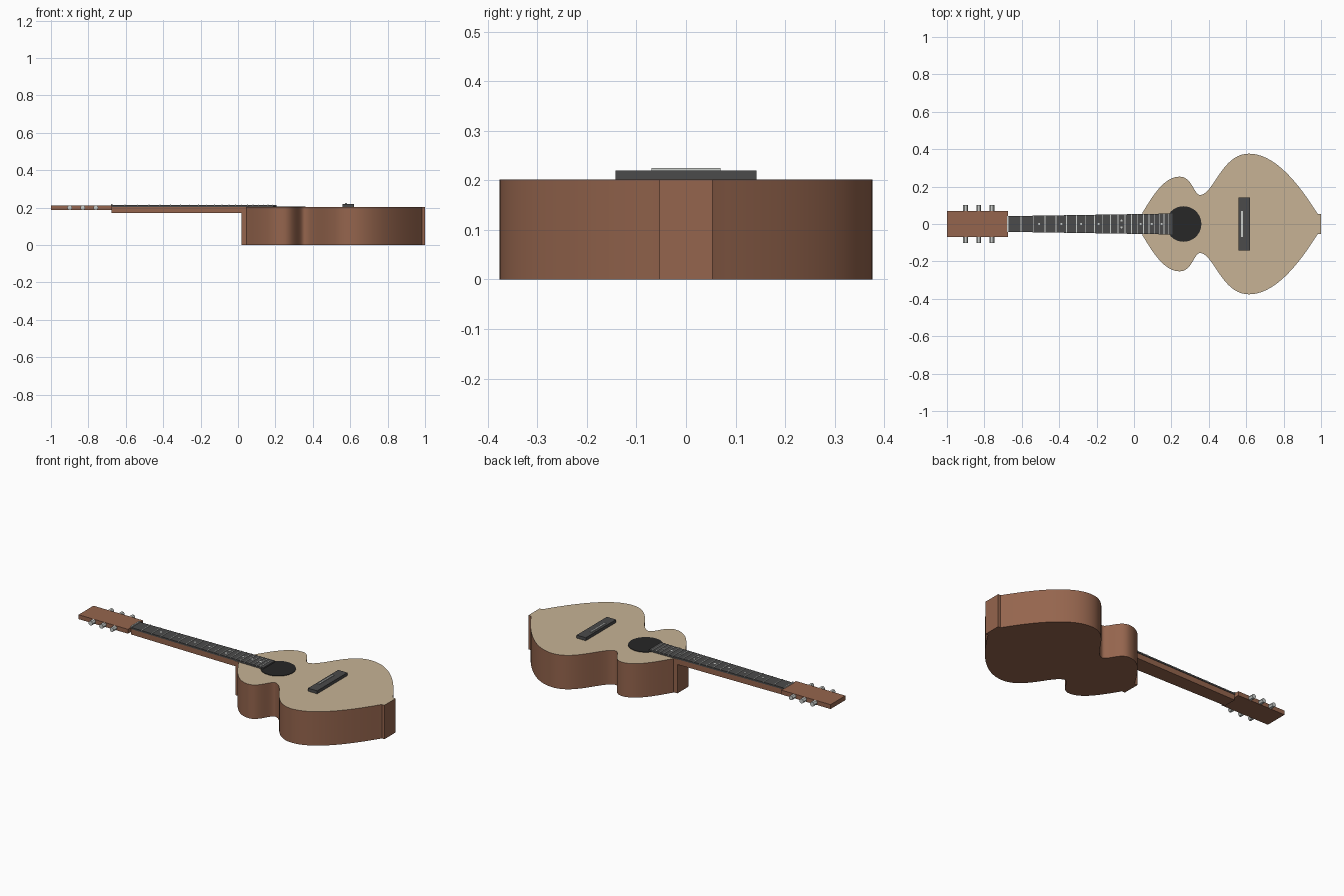
import bpy, bmesh, math
from mathutils import Vector, Matrix
from mathutils.geometry import interpolate_bezier

if "Cube" in bpy.data.objects:
    bpy.data.objects.remove(bpy.data.objects["Cube"], do_unlink=True)


def material(name, r, g, b):
    m = bpy.data.materials.new(name)
    m.use_nodes = True
    m.diffuse_color = (r, g, b, 1)
    m.node_tree.nodes["Principled BSDF"].inputs["Base Color"].default_value = (r, g, b, 1)
    return m


BROWN = material("brown wood", 0.30, 0.13, 0.075)
SPRUCE = material("pale top wood", 0.57, 0.45, 0.30)
EBONY = material("dark grey wood", 0.07, 0.07, 0.07)
BLACK = material("hole black", 0.02, 0.02, 0.02)
METAL = material("pale grey", 0.60, 0.62, 0.60)


def finish(name, bm, *mats):
    bmesh.ops.recalc_face_normals(bm, faces=bm.faces)
    mesh = bpy.data.meshes.new(name)
    bm.to_mesh(mesh)
    bm.free()
    for m in mats:
        mesh.materials.append(m)
    ob = bpy.data.objects.new(name, mesh)
    bpy.context.collection.objects.link(ob)
    return ob


def smooth(ob):
    bpy.ops.object.select_all(action="DESELECT")
    ob.select_set(True)
    bpy.context.view_layer.objects.active = ob
    bpy.ops.object.shade_smooth_by_angle(angle=math.radians(30))


def prism(name, outline, z0, z1, *mats):
    """Extrude an xy outline; a second material goes on the top face."""
    bm = bmesh.new()
    base = bm.faces.new([bm.verts.new((x, y, z0)) for x, y in outline])
    ext = bmesh.ops.extrude_face_region(bm, geom=[base])["geom"]
    bmesh.ops.translate(bm, vec=(0, 0, z1 - z0),
                        verts=[g for g in ext if isinstance(g, bmesh.types.BMVert)])
    bm.normal_update()
    if len(mats) > 1:
        for f in bm.faces:
            f.material_index = int(f.calc_center_median().z > z1 - 0.001)
    return finish(name, bm, *mats)


def box(name, x0, x1, half, z0, z1, mat, half_end=None):
    e = half if half_end is None else half_end
    return prism(name, [(x0, -half), (x1, -e), (x1, e), (x0, half)], z0, z1, mat)


def cylinder(name, centre, radius, depth, sides, mat, along_y=False):
    bm = bmesh.new()
    rot = Matrix.Rotation(math.pi / 2, 4, "X") if along_y else Matrix()
    bmesh.ops.create_cone(bm, cap_ends=True, segments=sides, radius1=radius, radius2=radius,
                          depth=depth, matrix=Matrix.Translation(centre) @ rot)
    ob = finish(name, bm, mat)
    smooth(ob)
    return ob


# Body: half outline from bezier arcs, mirrored in y
TOP = 0.202
arcs = [
    [(0.045, 0.06), (0.10, 0.15), (0.16, 0.253), (0.245, 0.253)],
    [(0.245, 0.253), (0.31, 0.253), (0.32, 0.155), (0.355, 0.155)],
    [(0.355, 0.155), (0.43, 0.165), (0.47, 0.376), (0.615, 0.376)],
    [(0.615, 0.376), (0.76, 0.376), (0.89, 0.20), (0.978, 0.06)],
]
half = [(0.02, 0.053), (0.045, 0.053)]
for arc in arcs:
    pts = interpolate_bezier(*[Vector((x, y, 0)) for x, y in arc], 20)
    half += [(p.x, p.y) for p in pts[:-1]]
half += [(0.978, 0.06), (0.983, 0.053), (1.0, 0.053)]
outline = half + [(x, -y) for x, y in reversed(half)]
smooth(prism("body", outline, 0, TOP, BROWN, SPRUCE))

# Sound hole
cylinder("sound_hole", (0.265, 0, TOP + 0.001), 0.095, 0.004, 48, BLACK)

# Neck, head and fingerboard
NUT, END, BOARD = -0.675, 0.205, 0.213
W0, W1 = 0.042, 0.056
box("neck", NUT, 0.03, W0 - 0.002, 0.17, 0.203, BROWN, 0.05)
box("headstock", -1.0, NUT, 0.07, 0.186, 0.212, BROWN)
box("fingerboard", NUT, END, W0, 0.203, BOARD, EBONY, W1)
box("nut", NUT - 0.004, NUT + 0.004, W0, 0.205, 0.219, METAL)

# Frets follow the equal tempered scale between nut and saddle
SADDLE = 0.578


def fret_x(n):
    return SADDLE - (SADDLE - NUT) * 2 ** (-n / 12)


for n in range(1, 21):
    x = fret_x(n)
    w = W0 + (W1 - W0) * (x - NUT) / (END - NUT)
    box(f"fret_{n}", x - 0.002, x + 0.002, w, BOARD - 0.002, BOARD + 0.002, METAL)

# Inlay dots, doubled at the octave
for n in (3, 5, 7, 9, 12, 15, 17, 19):
    for y in ((-0.018, 0.018) if n == 12 else (0,)):
        cylinder(f"inlay_{n}", ((fret_x(n - 1) + fret_x(n)) / 2, y, BOARD),
                 0.006, 0.002, 12, METAL)

# Bridge and saddle
box("bridge", 0.56, 0.62, 0.142, TOP - 0.002, 0.22, EBONY)
box("saddle", SADDLE - 0.005, SADDLE + 0.005, 0.07, 0.215, 0.225, METAL)

# Tuning pegs
for side, label in ((1, "left"), (-1, "right")):
    for i in range(3):
        cylinder(f"{label}_tuning_peg_{i + 1}", (-0.9 + 0.07 * i, side * 0.083, 0.199),
                 0.013, 0.036, 12, METAL, along_y=True)
